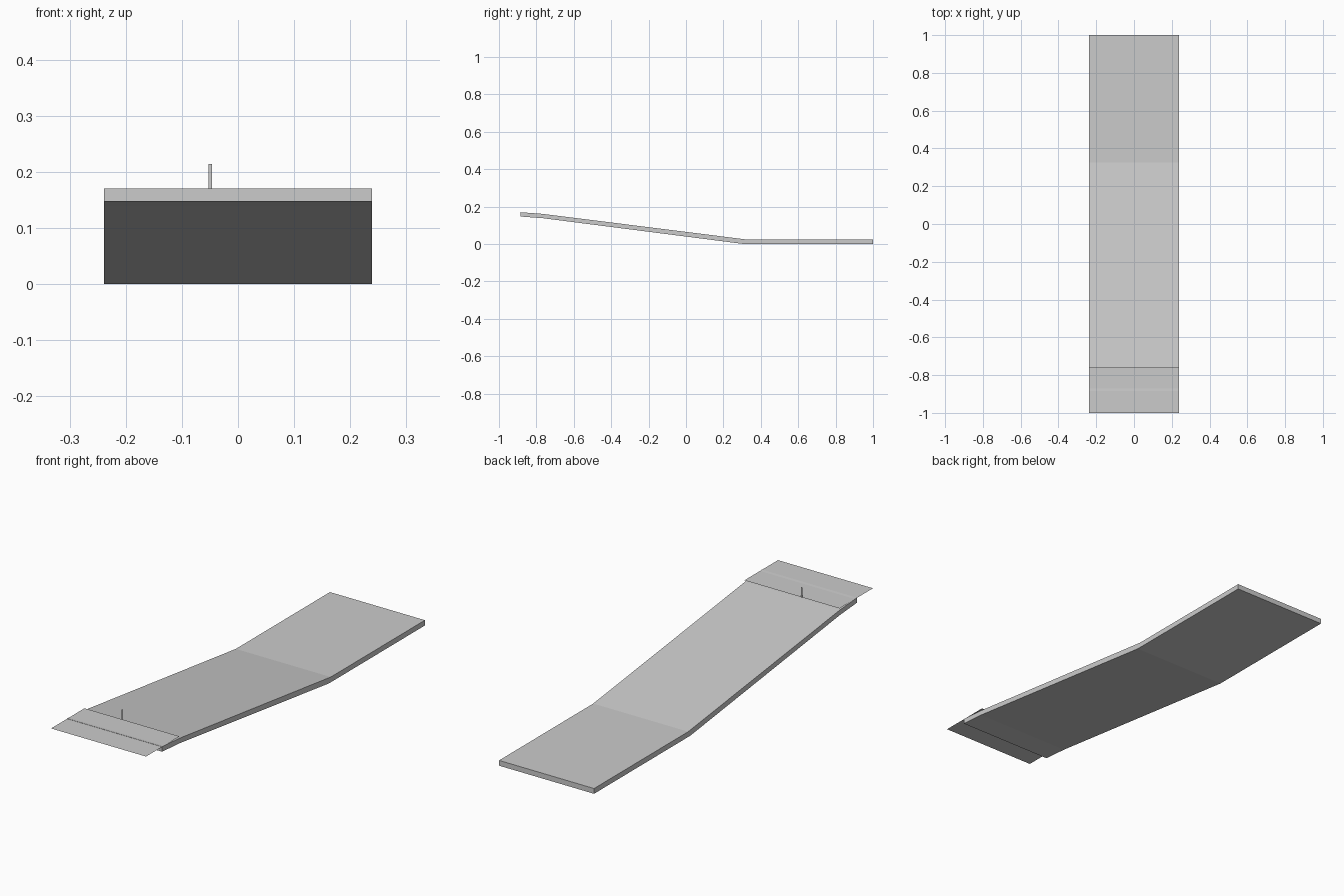
import bpy

if "Cube" in bpy.data.objects:
    bpy.data.objects.remove(bpy.data.objects["Cube"])

HALF_W = 0.2385


def make_mesh(name, verts, faces):
    mesh = bpy.data.meshes.new(name)
    mesh.from_pydata(verts, [], faces)
    mesh.update()
    obj = bpy.data.objects.new(name, mesh)
    bpy.context.collection.objects.link(obj)
    return obj


# ramp slab: (y, top z, bottom y, bottom z) stations swept across the width
stations = [(-0.885, 0.17, -0.885, 0.147),
            (-0.765, 0.161, -0.765, 0.138),
            (0.325, 0.024, 0.31, 0.0),
            (1.0, 0.024, 1.0, 0.0)]
verts, faces = [], []
for yt, zt, yb, zb in stations:
    verts += [(-HALF_W, yt, zt), (HALF_W, yt, zt), (HALF_W, yb, zb), (-HALF_W, yb, zb)]
for i in range(len(stations) - 1):
    a, b = 4 * i, 4 * i + 4
    for k in range(4):
        n = (k + 1) % 4
        faces.append((a + k, a + n, b + n, b + k))
last = 4 * (len(stations) - 1)
faces += [(3, 2, 1, 0), (last, last + 1, last + 2, last + 3)]
make_mesh("ramp_slab", verts, faces)

# thin level sheet overhanging the raised front end
make_mesh("top_sheet",
          [(-HALF_W, -1, 0.169), (HALF_W, -1, 0.169),
           (HALF_W, -0.76, 0.169), (-HALF_W, -0.76, 0.169)],
          [(0, 1, 2, 3)])

# small upright flat marker on the sheet's rear edge
make_mesh("marker_pin",
          [(-0.053, -0.76, 0.169), (-0.046, -0.76, 0.169),
           (-0.046, -0.76, 0.214), (-0.053, -0.76, 0.214)],
          [(0, 1, 2, 3)])

# consistent outward normals on the slab
import bmesh
mesh = bpy.data.objects["ramp_slab"].data
bm = bmesh.new()
bm.from_mesh(mesh)
bmesh.ops.recalc_face_normals(bm, faces=bm.faces)
bm.to_mesh(mesh)
bm.free()
